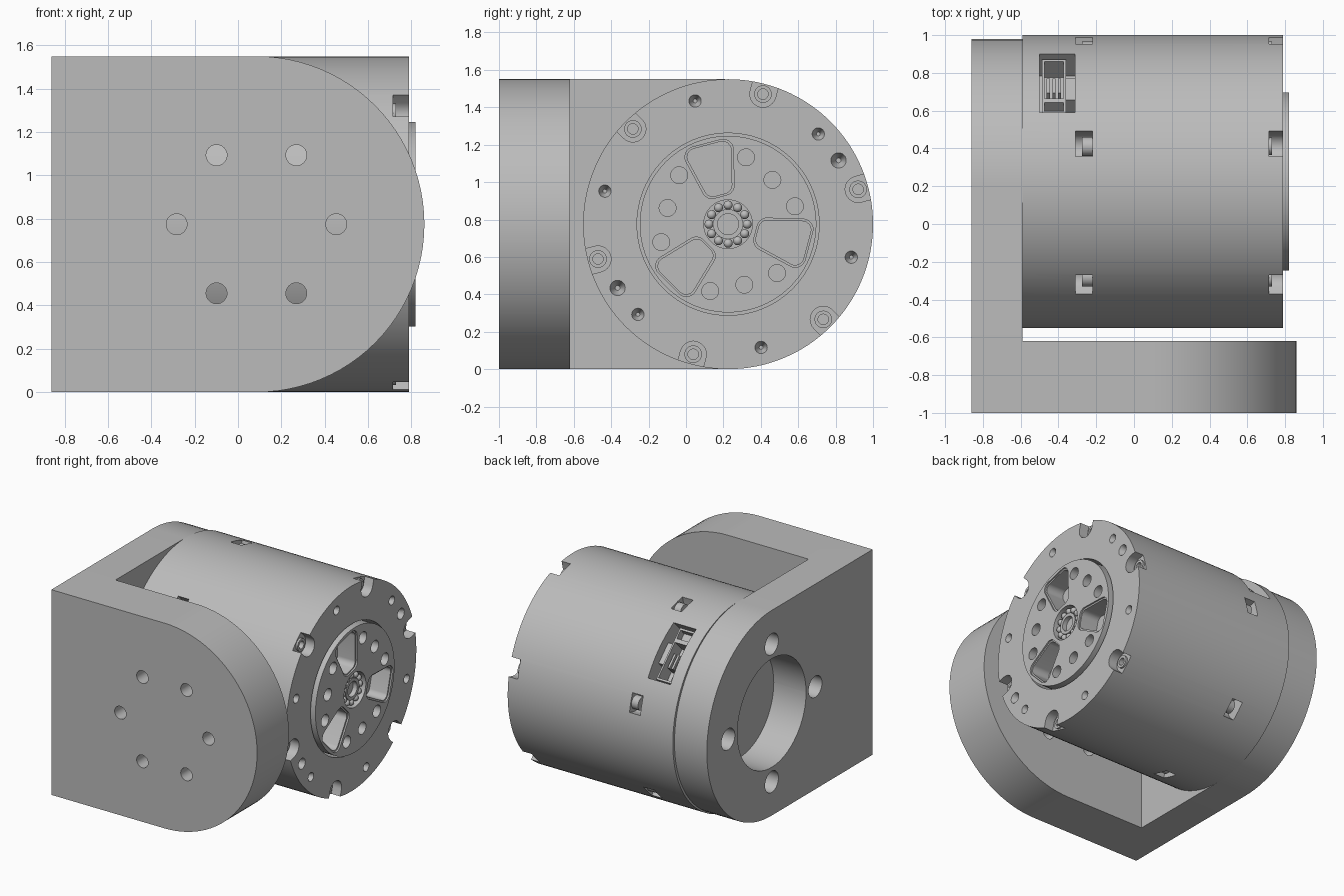
import bpy, bmesh
from math import cos, sin, pi, radians
from mathutils import Matrix, Vector

cube = bpy.data.objects.get("Cube")
if cube:
    bpy.data.objects.remove(cube)

grey = bpy.data.materials.new("metal_grey")
grey.use_nodes = True
grey.diffuse_color = (0.5, 0.5, 0.5, 1)
grey.node_tree.nodes["Principled BSDF"].inputs["Base Color"].default_value = (0.5, 0.5, 0.5, 1)

H = 1.55
R = H / 2
CY = 0.225                     # motor axis in y
AXIS = Matrix.Translation((0, CY, R))
parts = []


def spin(deg):
    """Motor frame: local x along the axis, y radial, z tangential."""
    return AXIS @ Matrix.Rotation(radians(deg), 4, 'X')


def prism(bm, pts, x0, x1, m):
    """Extrude a (y, z) outline along local x, then place it with m."""
    low = [bm.verts.new(m @ Vector((x0, y, z))) for y, z in pts]
    top = [bm.verts.new(m @ Vector((x1, y, z))) for y, z in pts]
    n = len(pts)
    faces = [bm.faces.new(low[::-1]), bm.faces.new(top)]
    for i in range(n):
        j = (i + 1) % n
        faces.append(bm.faces.new((low[i], low[j], top[j], top[i])))
    bmesh.ops.recalc_face_normals(bm, faces=faces)


def arc(r, a0, a1, n, cy=0, cz=0):
    return [(cy + r * cos(radians(a0 + (a1 - a0) * i / n)),
             cz + r * sin(radians(a0 + (a1 - a0) * i / n))) for i in range(n + 1)]


def ring(r, cy=0, n=32):
    return arc(r, 0, 360, n, cy)[:-1]


def box(bm, x0, x1, y0, y1, z0, z1, m):
    prism(bm, [(y0, z0), (y1, z0), (y1, z1), (y0, z1)], x0, x1, m)


def cone(bm, r, y, x0, x1, m):
    """Countersink narrowing from x1 down to x0."""
    place = m @ Matrix.Translation(((x0 + x1) / 2, y, 0)) @ Matrix.Rotation(pi / 2, 4, 'Y')
    bmesh.ops.create_cone(bm, cap_ends=True, segments=24, radius1=r * 0.3, radius2=r,
                          depth=x1 - x0, matrix=place)


def finish(name, bm):
    me = bpy.data.meshes.new(name)
    bm.to_mesh(me)
    bm.free()
    ob = bpy.data.objects.new(name, me)
    bpy.context.collection.objects.link(ob)
    me.materials.append(grey)
    parts.append(ob)
    return ob


def combine(ob, bm, op='DIFFERENCE'):
    """Apply a boolean with a temporary tool mesh."""
    tool = finish("tool", bm)
    parts.remove(tool)
    mod = ob.modifiers.new("cut", 'BOOLEAN')
    mod.operation, mod.solver, mod.object = op, 'EXACT', tool
    deps = bpy.context.evaluated_depsgraph_get()
    me = bpy.data.meshes.new_from_object(ob.evaluated_get(deps))
    ob.modifiers.clear()
    ob.data = me
    bpy.data.objects.remove(tool)


def rounded(corners, r, n=6):
    """Round the corners of a convex counter-clockwise outline."""
    out = []
    c = [Vector(p) for p in corners]
    for i, p in enumerate(c):
        a = (c[i - 1] - p).normalized()
        b = (c[(i + 1) % len(c)] - p).normalized()
        half = a.angle(b) / 2
        mid = p + (a + b).normalized() * r / sin(half)
        d0 = p + a * (a.dot(mid - p)) - mid
        d1 = p + b * (b.dot(mid - p)) - mid
        for k in range(n + 1):
            d = d0.lerp(d1, k / n).normalized() * r
            out.append(tuple(mid + d))
    return out


# L bracket: two plates, each with one rounded end
FRONT = Matrix.Translation((0, 0, R)) @ Matrix.Rotation(-pi / 2, 4, 'Z')  # local x to -y, y to x
BACK = Matrix.Translation((0, 0, R))
fx, by = 0.86 - R, 0.98 - R
bm = bmesh.new()
prism(bm, [(-0.86, R), (-0.86, -R)] + arc(R, -90, 90, 48, fx), 0.62, 1.0, FRONT)
bracket = finish("bracket", bm)
bm = bmesh.new()
prism(bm, [(-0.8, R), (-0.8, -R)] + arc(R, -90, 90, 48, by), -0.86, -0.59, BACK)
combine(bracket, bm, 'UNION')
bm = bmesh.new()
for k in range(6):
    a = k * pi / 3
    prism(bm, arc(0.048, 0, 360, 32, fx + 0.368 * cos(a), 0.368 * sin(a))[:-1], 0.5, 1.1, FRONT)
prism(bm, ring(0.41, by, 64), -1, -0.5, BACK)
for k in range(4):
    a = k * pi / 2
    prism(bm, arc(0.08, 0, 360, 32, by + 0.52 * cos(a), 0.52 * sin(a))[:-1], -1, -0.5, BACK)
combine(bracket, bm)

# Motor housing
FACE = 0.79
bm = bmesh.new()
prism(bm, ring(R, n=128), -0.59, FACE, AXIS)
housing = finish("motor_housing", bm)
SLOTS = [15 + 60 * k for k in range(6)]
slot = arc(0.07, 90, 270, 12, 0.72) + [(0.9, -0.07), (0.9, 0.07)]
PLUG = spin(45.7)
bm = bmesh.new()
prism(bm, ring(0.487, n=96), 0.6, 0.9, AXIS)            # rotor seat
for a in SLOTS:
    prism(bm, slot, 0.715, 0.9, spin(a))                # front screw notches
    prism(bm, slot, -0.31, -0.22, spin(a))              # side windows
for a in (105, 45, -15, -75, 225, 165):
    cone(bm, 0.035, 0.682, 0.73, 0.795, spin(a))
for a in (30, 210):
    cone(bm, 0.043, 0.682, 0.72, 0.795, spin(a))
box(bm, -0.5, -0.312, 0.58, 0.9, -0.215, 0.215, PLUG)   # connector pocket
combine(housing, bm)
bm = bmesh.new()
for a in SLOTS:
    prism(bm, ring(0.028, 0.72, 24), 0.62, 0.75, spin(a))
combine(housing, bm)

# Screw collars in the notches and screw heads in the windows
bm = bmesh.new()
for a in SLOTS:
    prism(bm, ring(0.05, 0.715, 24), -0.275, -0.219, spin(a))
finish("side_screw_heads", bm)
bm = bmesh.new()
for a in SLOTS:
    prism(bm, ring(0.047, 0.72, 24), 0.71, 0.73, spin(a))
collars = finish("notch_collars", bm)
bm = bmesh.new()
for a in SLOTS:
    prism(bm, ring(0.028, 0.72, 24), 0.7, 0.75, spin(a))
combine(collars, bm)

# Rotor disc with triangular pockets, bolt holes and a bearing seat
bm = bmesh.new()
prism(bm, ring(0.472, n=96), 0.58, 0.82, AXIS)
rotor = finish("rotor_disc", bm)
wedge = [(0.163, -0.065), (0.437, -0.132), (0.437, 0.132), (0.163, 0.065)]
bm = bmesh.new()
for k in range(3):
    a = 105 + 120 * k
    prism(bm, rounded(wedge, 0.045), 0.66, 0.9, spin(a))
    for da, r in ((30, 0.37), (60, 0.335), (90, 0.37)):
        prism(bm, ring(0.045, r), 0.7, 0.9, spin(a + da))
prism(bm, ring(0.13, n=48), 0.75, 0.9, AXIS)
combine(rotor, bm)
bm = bmesh.new()
for k in range(3):
    prism(bm, rounded([(0.153, -0.076), (0.447, -0.146), (0.447, 0.146), (0.153, 0.076)], 0.053),
          0.808, 0.9, spin(105 + 120 * k))              # stepped pocket lips
combine(rotor, bm)

# Ball bearing in the centre
bm = bmesh.new()
for k in range(12):
    bmesh.ops.create_uvsphere(bm, u_segments=16, v_segments=10, radius=0.024,
                              matrix=spin(30 * k) @ Matrix.Translation((0.785, 0.102, 0)))
finish("bearing_balls", bm)
bm = bmesh.new()
prism(bm, ring(0.08, n=48), 0.74, 0.8, AXIS)
race = finish("bearing_inner_race", bm)
bm = bmesh.new()
prism(bm, ring(0.056), 0.765, 0.9, AXIS)
combine(race, bm)

# Cable connector in its pocket
bm = bmesh.new()
box(bm, -0.487, -0.36, 0.57, 0.72, -0.2, 0.2, PLUG)
connector = finish("connector", bm)
bm = bmesh.new()
box(bm, -0.475, -0.372, 0.6, 0.8, -0.185, 0.09, PLUG)
box(bm, -0.475, -0.372, 0.66, 0.8, 0.12, 0.185, PLUG)
combine(connector, bm)
bm = bmesh.new()
for k in (-1, 0, 1):
    x = -0.424 + 0.03 * k
    box(bm, x - 0.008, x + 0.008, 0.58, 0.69, -0.09, 0.02, PLUG)
finish("connector_pins", bm)
bm = bmesh.new()
box(bm, -0.365, -0.305, 0.57, 0.7, -0.08, 0.08, PLUG)
finish("connector_latch", bm)

# Smooth curved walls, keep crisp edges
bpy.ops.object.select_all(action='DESELECT')
for ob in parts:
    ob.select_set(True)
bpy.context.view_layer.objects.active = parts[0]
bpy.ops.object.shade_smooth_by_angle(angle=radians(30))
